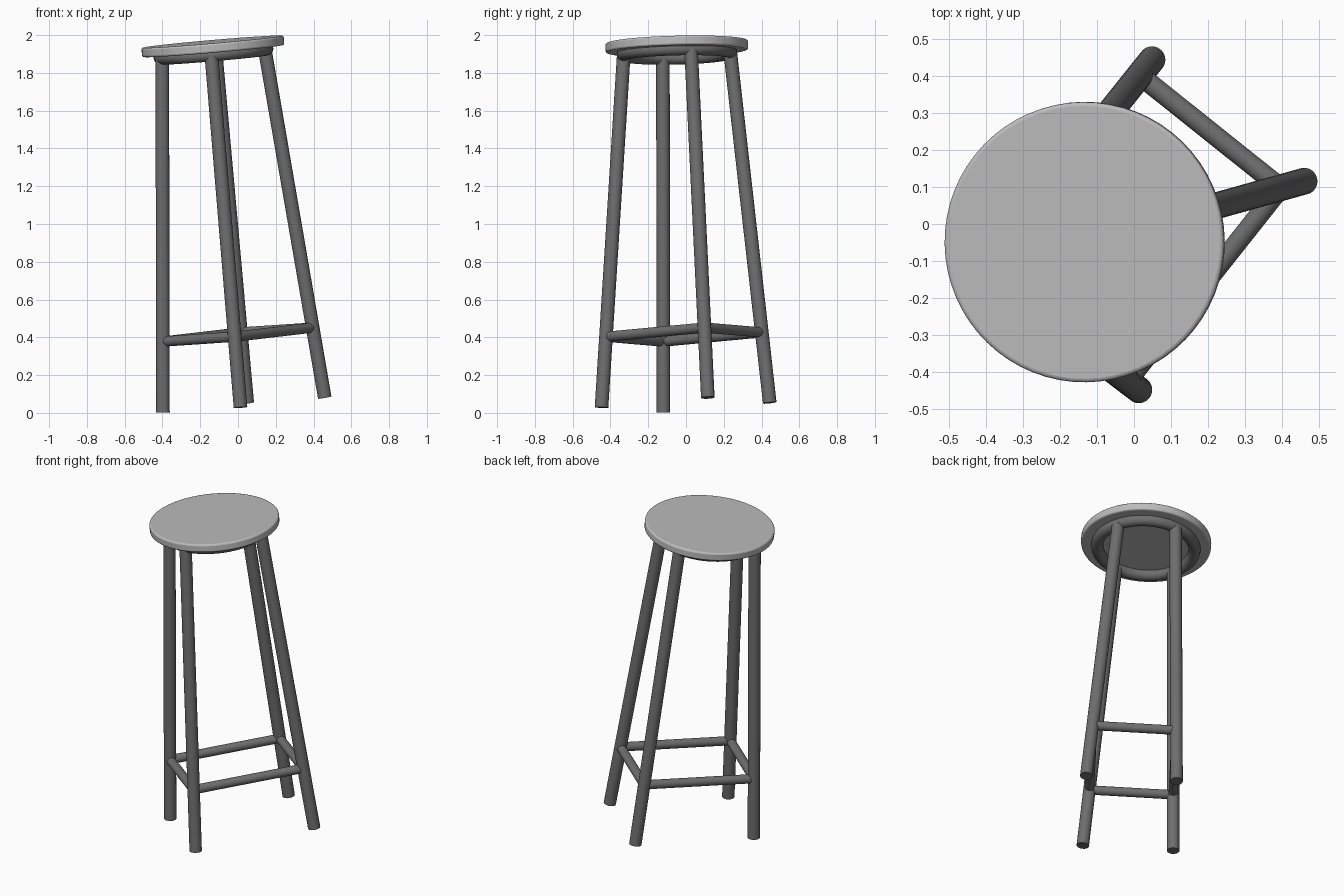
import bpy
from math import radians
from mathutils import Matrix, Vector

if "Cube" in bpy.data.objects:
    bpy.data.objects.remove(bpy.data.objects["Cube"])


def material(name, value):
    mat = bpy.data.materials.new(name)
    mat.use_nodes = True
    color = (value, value, value, 1)
    mat.diffuse_color = color
    mat.node_tree.nodes["Principled BSDF"].inputs["Base Color"].default_value = color
    return mat


LIGHT = material("light grey", 0.5)
DARK = material("dark grey", 0.155)

# Leaning frame shared by all parts: yawed, then tilted about the base
AXIS = Vector((-0.086, -0.0245, 0.996)).normalized()
LEAN = (Matrix.Translation((0.031, -0.002, 0.041))
        @ Vector((0, 0, 1)).rotation_difference(AXIS).to_matrix().to_4x4()
        @ Matrix.Rotation(radians(51.5), 4, "Z"))


def finish(name, mat, matrix):
    ob = bpy.context.object
    ob.name = name
    ob.data.materials.append(mat)
    ob.matrix_world = LEAN @ matrix
    bpy.ops.object.shade_smooth_by_angle(angle=radians(40))
    return ob


def rod(name, start, end, radius):
    along = end - start
    bpy.ops.mesh.primitive_cylinder_add(vertices=32, radius=radius, depth=along.length)
    turn = along.to_track_quat("Z", "Y").to_matrix().to_4x4()
    return finish(name, DARK, Matrix.Translation((start + end) / 2) @ turn)


# Splayed legs on a rectangular footprint
HEIGHT = 1.87
TAPER = 0.633
corners = {"front_right": (1, -1), "front_left": (1, 1),
           "back_left": (-1, 1), "back_right": (-1, -1)}
rail_points = []
for name, (sx, sy) in corners.items():
    foot = Vector((0.36 * sx, 0.263 * sy, 0))
    top = Vector((foot.x * TAPER, foot.y * TAPER, HEIGHT))
    rod(name + "_leg", foot, top, 0.036)
    rail_points.append(foot.lerp(top, 0.375 / HEIGHT))

# Foot rails joining neighbouring legs
for i, side in enumerate(("front", "left", "back", "right")):
    rod(side + "_foot_rail", rail_points[i], rail_points[(i + 1) % 4], 0.027)

# Tubular ring under the seat
bpy.ops.mesh.primitive_torus_add(major_segments=64, minor_segments=24,
                                 major_radius=0.283, minor_radius=0.035)
finish("seat_ring", DARK, Matrix.Translation((0, 0, HEIGHT)))

# Round seat with a softened rim
bpy.ops.mesh.primitive_cylinder_add(vertices=64, radius=0.378, depth=0.05)
seat = finish("seat", LIGHT, Matrix.Translation((0, 0, 1.907)))
bevel = seat.modifiers.new("soft_rim", "BEVEL")
bevel.width = 0.01
bevel.segments = 3
bevel.limit_method = "ANGLE"
bevel.angle_limit = radians(40)
